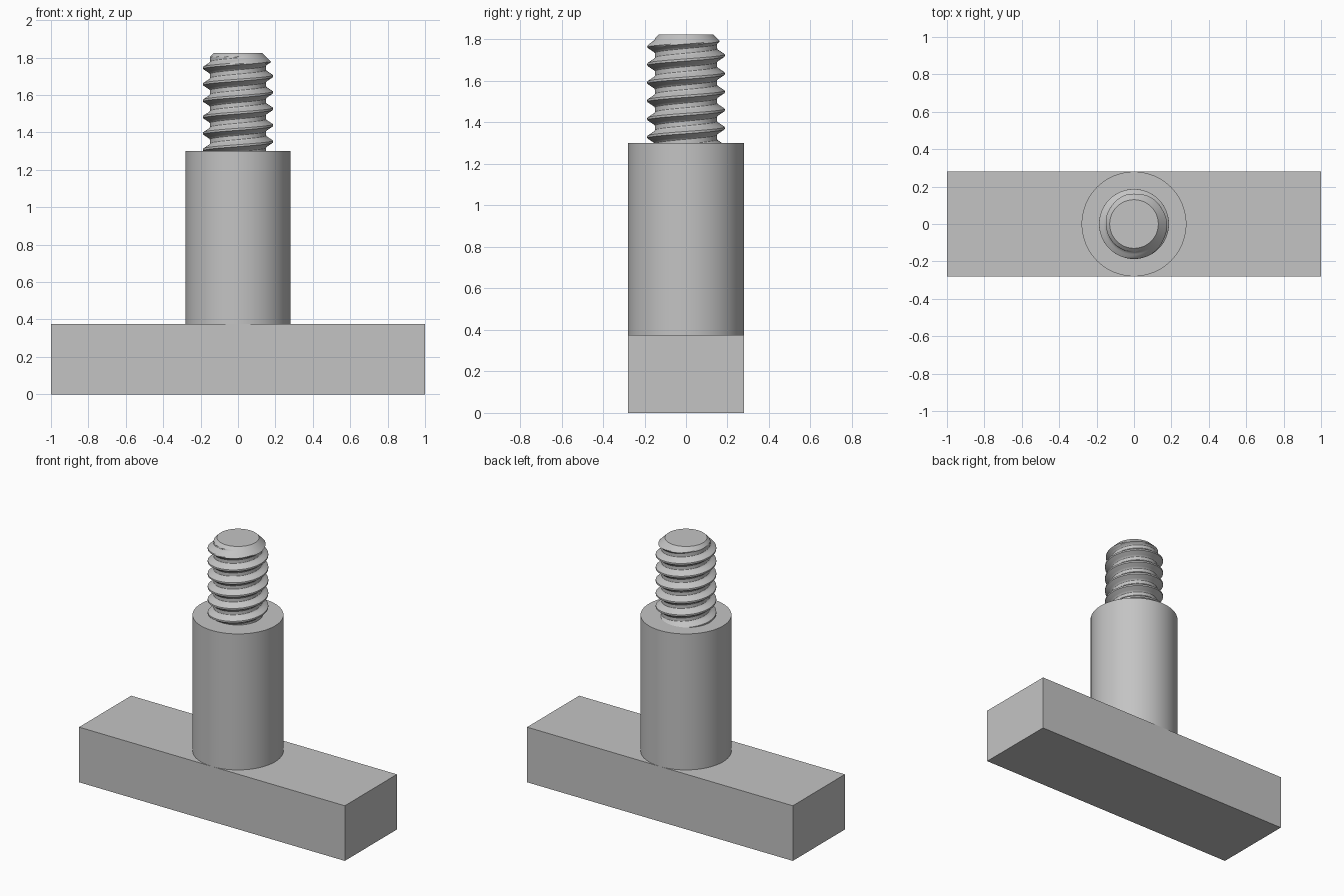
import bpy, bmesh, math

cube = bpy.data.objects.get("Cube")
if cube:
    bpy.data.objects.remove(cube, do_unlink=True)

steel = bpy.data.materials.new("grey steel")
steel.use_nodes = True
GREY = (0.55, 0.55, 0.55, 1)
steel.diffuse_color = GREY
steel.node_tree.nodes["Principled BSDF"].inputs["Base Color"].default_value = GREY

BASE_TOP, SHAFT_TOP, TOP = 0.375, 1.30, 1.825
HALF_WIDTH = 0.28


def finish(name, bm, smooth_angle=None):
    bmesh.ops.recalc_face_normals(bm, faces=bm.faces)
    mesh = bpy.data.meshes.new(name)
    bm.to_mesh(mesh)
    bm.free()
    mesh.materials.append(steel)
    obj = bpy.data.objects.new(name, mesh)
    bpy.context.collection.objects.link(obj)
    if smooth_angle:
        bpy.ops.object.select_all(action='DESELECT')
        obj.select_set(True)
        bpy.context.view_layer.objects.active = obj
        bpy.ops.object.shade_smooth_by_angle(angle=math.radians(smooth_angle))
    return obj


# Rectangular base bar
bm = bmesh.new()
bmesh.ops.create_cube(bm, size=1)
for v in bm.verts:
    v.co.x *= 2
    v.co.y *= 2 * HALF_WIDTH
    v.co.z = (v.co.z + 0.5) * BASE_TOP
finish("base_bar", bm)

# Plain round shaft
bm = bmesh.new()
bmesh.ops.create_cone(bm, cap_ends=True, segments=96, radius1=HALF_WIDTH,
                      radius2=HALF_WIDTH, depth=SHAFT_TOP - BASE_TOP)
bmesh.ops.translate(bm, verts=bm.verts, vec=(0, 0, (SHAFT_TOP + BASE_TOP) / 2))
finish("shaft", bm, 30)

# Threaded stud: helical rows of a trapezoid thread, trimmed by the end chamfer
PITCH, CREST, ROOT, TIP = 0.0875, 0.187, 0.150, 0.13
SEGMENTS, STEPS, TURNS = 72, 16, 9
START = 1.745 - 6.5 * PITCH          # height of a crest at angle zero


def thread_radius(phase):
    d = abs((phase + 0.5) % 1 - 0.5)  # distance from crest, in pitches
    t = min(max((d - 0.06) / 0.28, 0), 1)
    return CREST + (ROOT - CREST) * t


bm = bmesh.new()
rows = []
for i in range(-STEPS, TURNS * STEPS + 1):
    row = []
    for j in range(SEGMENTS + 1):
        a = math.tau * j / SEGMENTS
        z = min(START + PITCH * (i / STEPS + j / SEGMENTS), TOP)
        r = min(thread_radius(i / STEPS), TIP + TOP - z)
        row.append(bm.verts.new((r * math.cos(a), r * math.sin(a), z)))
    rows.append(row)
for low, high in zip(rows, rows[1:]):
    for j in range(SEGMENTS):
        bm.faces.new((low[j], low[j + 1], high[j + 1], high[j]))
bmesh.ops.remove_doubles(bm, verts=bm.verts, dist=1e-5)
# Flat end of the stud
rim = [v for v in bm.verts if v.co.z > TOP - 1e-5]
rim.sort(key=lambda v: math.atan2(v.co.y, v.co.x))
bm.faces.new(rim)
finish("threaded_stud", bm, 25)
